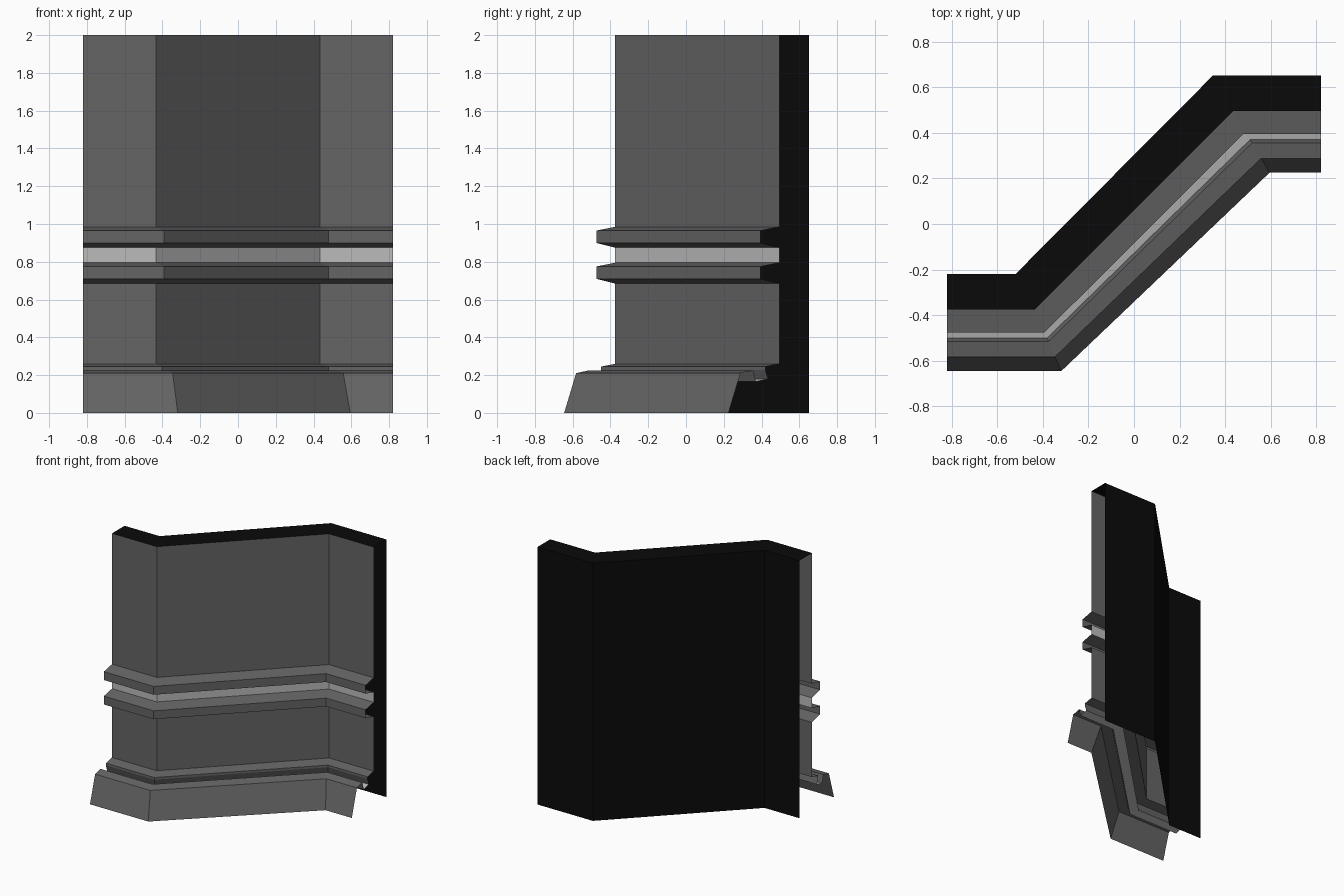
import bpy

if "Cube" in bpy.data.objects:
    bpy.data.objects.remove(bpy.data.objects["Cube"])


def material(name, value):
    m = bpy.data.materials.new(name)
    m.diffuse_color = (value, value, value, 1)
    m.use_nodes = True
    m.node_tree.nodes["Principled BSDF"].inputs["Base Color"].default_value = m.diffuse_color
    return m


GREY = material("grey_panel", 0.13)
LIGHT = material("light_strip", 0.5)
BLACK = material("black_backing", 0.003)


def wall_line(d, z, right_shift=0.45):
    """Wall path pushed forward by d, with mitred bends."""
    return [(-0.82, -0.375 - d, z), (-0.435 + 0.43 * d, -0.375 - d, z),
            (0.435 + right_shift * d, 0.495 - d, z), (0.82, 0.495 - d, z)]


def back_line(z):
    return [(-0.82, -0.22, z), (-0.52, -0.22, z), (0.345, 0.65, z), (0.82, 0.65, z)]


def skin(name, rows, mat):
    """Flat-faced sheet through successive path rows."""
    n = len(rows[0])
    verts = [p for row in rows for p in row]
    faces = [(r * n + i, (r + 1) * n + i, (r + 1) * n + i + 1, r * n + i + 1)
             for r in range(len(rows) - 1) for i in range(n - 1)]
    me = bpy.data.meshes.new(name)
    me.from_pydata(verts, [], faces)
    me.materials.append(mat)
    ob = bpy.data.objects.new(name, me)
    bpy.context.collection.objects.link(ob)
    return ob


def sweep(name, profile, mat, right_shift=0.45):
    return skin(name, [wall_line(d, z, right_shift) for d, z in profile], mat)


# Wall panels above and below the rails
sweep("upper_wall", [(0, 2), (0, 0.985)], GREY)
sweep("lower_wall", [(0, 0.685), (0, 0.26)], GREY)

# Two protruding rails with a light strip between
for name, z in (("upper_rail", 0.685 + 0.19), ("lower_rail", 0.685)):
    sweep(name, [(0, z + 0.11), (0.1, z + 0.09), (0.1, z + 0.025), (0, z)], GREY)
sweep("light_strip", [(0, 0.875), (0, 0.795)], LIGHT)

# Base ledge, light groove and sloped skirting
sweep("base_ledge", [(0, 0.26), (0.075, 0.245), (0.075, 0.228), (0.06, 0.18)], GREY, 0.59)
sweep("base_light_groove", [(0.06, 0.18), (0.125, 0.165)], LIGHT, 0.59)
sweep("skirting", [(0.125, 0.165), (0.14, 0.225), (0.207, 0.21), (0.27, 0)], GREY, 0.59)

# Dark backing with a top cap, open at the ends and underneath
skin("backing", [back_line(0), back_line(2), wall_line(0, 2)], BLACK)
